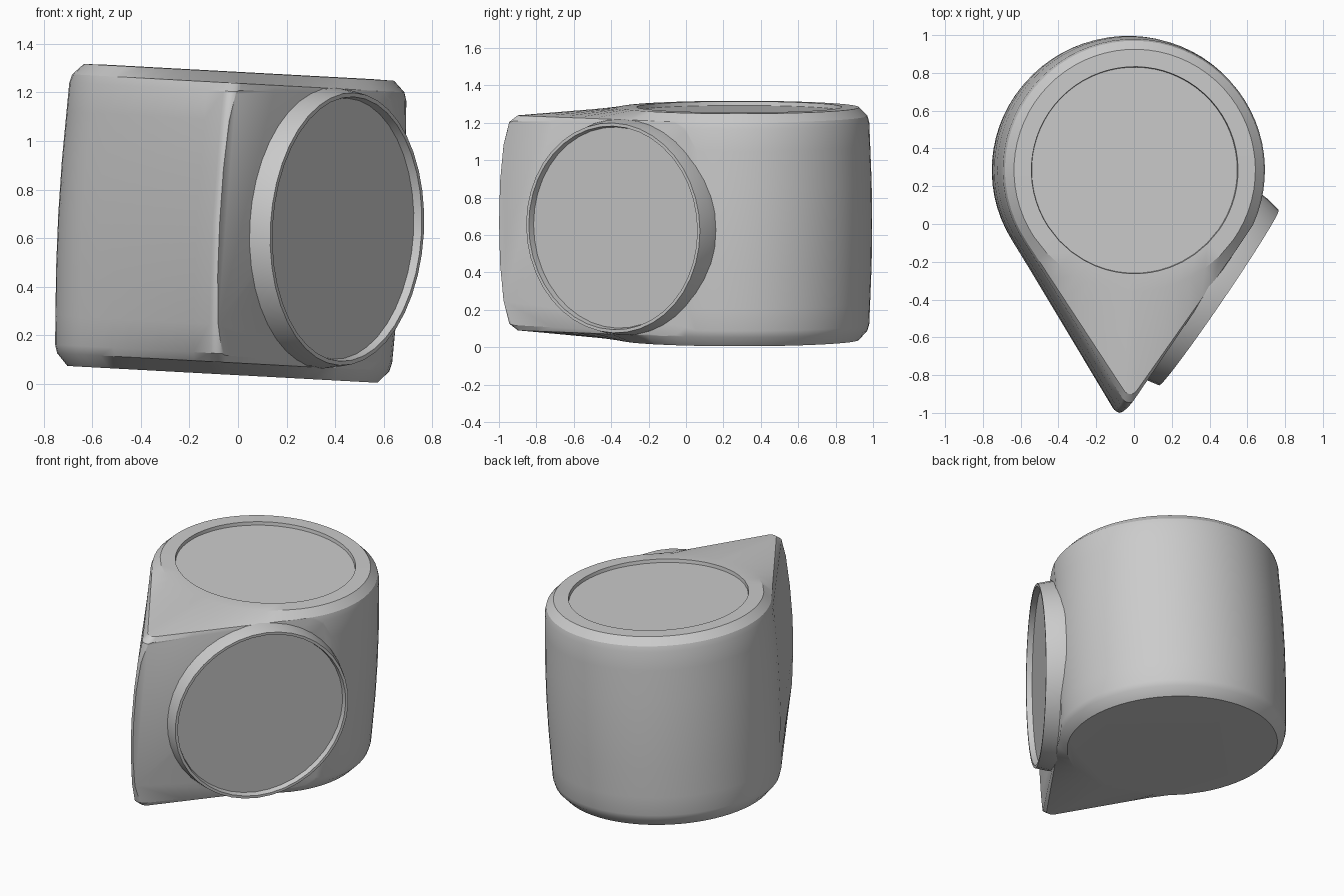
import bpy, bmesh, math
from mathutils import Vector, Matrix

if "Cube" in bpy.data.objects:
    bpy.data.objects.remove(bpy.data.objects["Cube"])

# whole model leans slightly to the right
LEAN = Matrix.Translation((0, 0, 0.662)) @ Matrix.Rotation(math.radians(3.1), 4, 'Y')
CENTRE = Vector((-0.03, 0.285))            # axis of the round part
FACE_N = Vector((0.827, -0.563, 0)).normalized()   # direction of the flat cheek
FACE_D = 0.50

grey = bpy.data.materials.new("plain grey")
grey.diffuse_color = (0.6, 0.6, 0.6, 1)
grey.use_nodes = True
grey.node_tree.nodes["Principled BSDF"].inputs["Base Color"].default_value = grey.diffuse_color


def finish(bm, name):
    bmesh.ops.recalc_face_normals(bm, faces=bm.faces[:])
    bm.transform(LEAN)
    me = bpy.data.meshes.new(name)
    bm.to_mesh(me)
    bm.free()
    me.materials.append(grey)
    ob = bpy.data.objects.new(name, me)
    bpy.context.collection.objects.link(ob)
    bpy.ops.object.select_all(action='DESELECT')
    ob.select_set(True)
    bpy.context.view_layer.objects.active = ob
    bpy.ops.object.shade_smooth_by_angle(angle=math.radians(28))
    return ob


def loft(bm, rings):
    """Skin a list of equal-length point rings and cap both ends."""
    vs = [[bm.verts.new(p) for p in r] for r in rings]
    n = len(vs[0])
    for a, b in zip(vs, vs[1:]):
        for i in range(n):
            j = (i + 1) % n
            bm.faces.new((a[i], a[j], b[j], b[i]))
    bm.faces.new(vs[0])
    bm.faces.new(vs[-1])


def teardrop(h, R, tip_x, tip_y, r=0.04):
    """Outline around a big circle and a small tip circle."""
    tip = Vector((tip_x, tip_y + r))
    d = tip - CENTRE
    axis = math.atan2(d.y, d.x)
    a = math.acos((R - r) / d.length)
    big = [axis + a + (2 * math.pi - 2 * a) * i / 48 for i in range(49)]
    pts = [CENTRE + R * Vector((math.cos(t), math.sin(t))) for t in big]
    small = [axis - a + 2 * a * i / 8 for i in range(9)]
    nose = [tip + r * Vector((math.cos(t), math.sin(t))) for t in small]
    side1 = [pts[-1].lerp(nose[0], i / 8) for i in range(1, 8)]
    side2 = [nose[-1].lerp(pts[0], i / 8) for i in range(1, 8)]
    return [Vector((p.x, p.y, h)) for p in pts + side1 + nose + side2]


def circle_like(outline, h, R):
    """Circle whose points sit at the same angles as an outline."""
    out = []
    for p in outline:
        q = (p.xy - CENTRE).normalized() * R + CENTRE
        out.append(Vector((q.x, q.y, h)))
    return out


# teardrop body: bulging wall, chamfered rims, recessed top disc
levels = [(0.575, 0.685, -0.05, -0.90), (0.54, 0.695, -0.055, -0.945),
          (0.42, 0.70, -0.06, -0.975), (0.22, 0.708, -0.065, -0.995)]
wall = [(-h, *rest) for h, *rest in levels] + [(0, 0.711, -0.07, -1.0)] + levels[::-1]
rings = [teardrop(*w) for w in wall]
base = rings[0]
rings.insert(0, circle_like(base, -0.625, 0.64))
rings += [circle_like(base, 0.62, 0.64), circle_like(base, 0.622, 0.548),
          circle_like(base, 0.60, 0.545)]
bm = bmesh.new()
loft(bm, rings)
# slice the flat cheek
cut = bmesh.ops.bisect_plane(bm, geom=bm.verts[:] + bm.edges[:] + bm.faces[:],
                             plane_co=FACE_N * FACE_D, plane_no=FACE_N, clear_outer=True)
edges = [g for g in cut['geom_cut'] if isinstance(g, bmesh.types.BMEdge)]
bmesh.ops.holes_fill(bm, edges=edges, sides=0)
finish(bm, "teardrop_body")

# round collar with a recessed disc on the flat cheek
hub = Vector((0.45, -0.39, 0.0))
along = Vector((-FACE_N.y, FACE_N.x, 0))
up = Vector((0, 0, 1))
collar = []
for R, depth in [(0.58, -0.125), (0.578, -0.08), (0.562, 0), (0.545, 0), (0.538, -0.035)]:
    collar.append([hub + FACE_N * depth + R * (along * math.cos(t) + up * math.sin(t))
                   for t in (2 * math.pi * i / 40 for i in range(40))])
bm = bmesh.new()
loft(bm, collar)
finish(bm, "side_collar")
